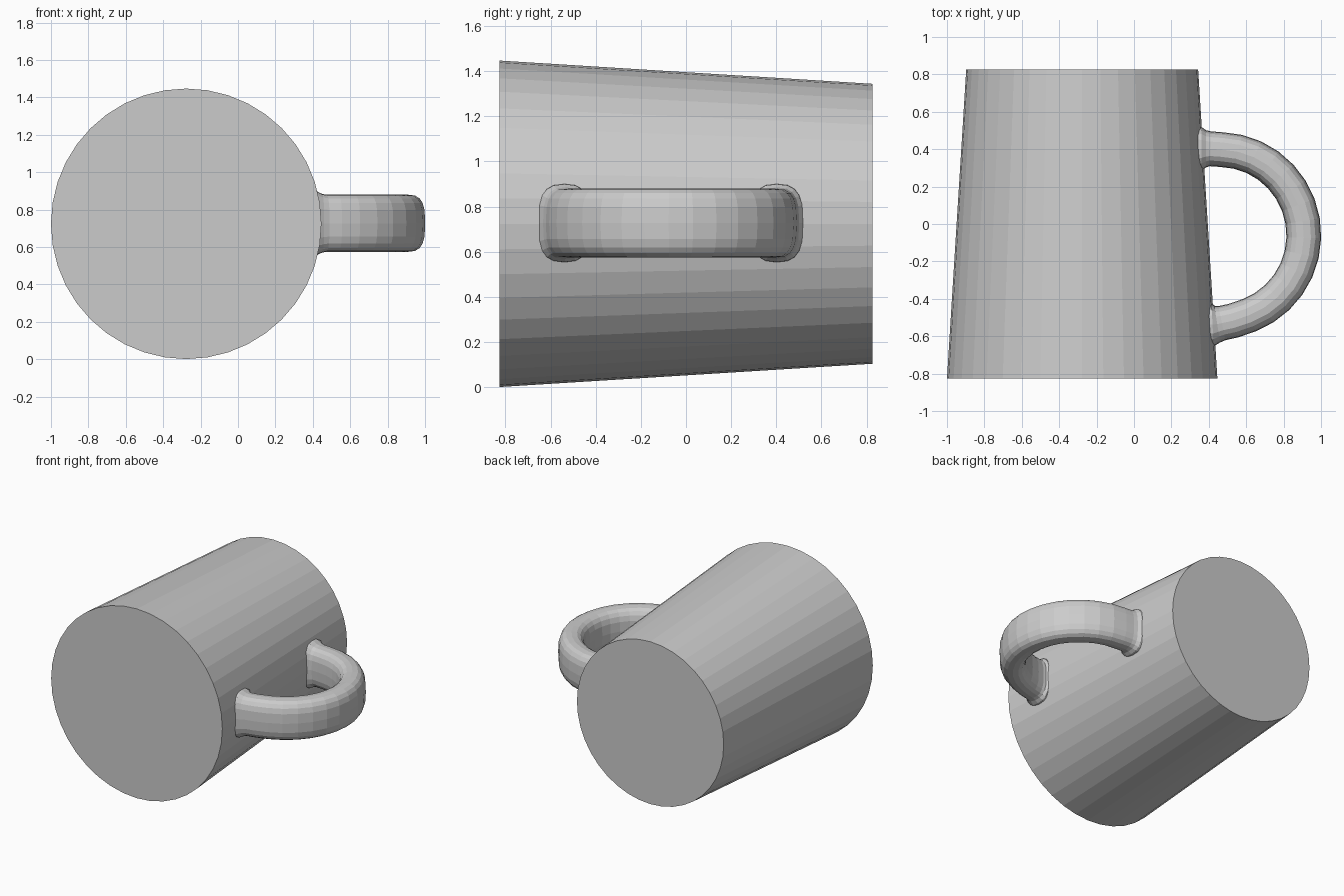
import bpy, bmesh
from math import sin, cos, pi, radians, copysign
from mathutils import Vector

cube = bpy.data.objects.get("Cube")
if cube:
    bpy.data.objects.remove(cube, do_unlink=True)

grey = bpy.data.materials.new("plain grey")
grey.use_nodes = True
colour = (0.6, 0.6, 0.6, 1)
grey.diffuse_color = colour
grey.node_tree.nodes["Principled BSDF"].inputs["Base Color"].default_value = colour

AXIS_X, AXIS_Z = -0.277, 0.724
HALF_LENGTH = 0.826


def loft(name, rings):
    """Skin a list of closed rings, cap both ends and add the object."""
    bm = bmesh.new()
    loops = [[bm.verts.new(p) for p in ring] for ring in rings]
    n = len(loops[0])
    for a, b in zip(loops, loops[1:]):
        for i in range(n):
            j = (i + 1) % n
            bm.faces.new((a[i], a[j], b[j], b[i]))
    bm.faces.new(loops[0])
    bm.faces.new(loops[-1])
    bmesh.ops.recalc_face_normals(bm, faces=bm.faces)
    mesh = bpy.data.meshes.new(name)
    bm.to_mesh(mesh)
    bm.free()
    mesh.materials.append(grey)
    obj = bpy.data.objects.new(name, mesh)
    bpy.context.collection.objects.link(obj)
    return obj


# Solid tapered body lying along y
def body_ring(y, radius, sides=40):
    angles = [2 * pi * i / sides for i in range(sides)]
    return [(AXIS_X + radius * cos(a), y, AXIS_Z + radius * sin(a)) for a in angles]


loft("mug_body", [body_ring(-HALF_LENGTH, 0.723), body_ring(HALF_LENGTH, 0.62)])


# Handle path: a half circle with short straight roots, flared at the body
path = [(0.30, 0.402, 1.3), (0.362, 0.402, 1.25), (0.385, 0.402, 1.07), (0.41, 0.402, 1)]
for i in range(15):
    a = radians(88 - 157 * i / 14)
    path.append((0.453 + 0.455 * cos(a), -0.06 + 0.458 * sin(a), 1))
path += [(0.53, -0.517, 1), (0.47, -0.53, 1), (0.445, -0.535, 1.07),
         (0.42, -0.538, 1.25), (0.35, -0.54, 1.3)]


# Rounded oblong cross-section, wide in z
def handle_ring(i, sides=20):
    x, y, flare = path[i]
    before, after = path[max(i - 1, 0)], path[min(i + 1, len(path) - 1)]
    tangent = Vector((after[0] - before[0], after[1] - before[1], 0)).normalized()
    side = Vector((-tangent.y, tangent.x, 0))
    ring = []
    for k in range(sides):
        a = 2 * pi * k / sides
        u = 0.093 * copysign(abs(cos(a)) ** 0.75, cos(a)) * flare
        w = 0.153 * copysign(abs(sin(a)) ** 0.65, sin(a)) * (0.5 + flare / 2)
        ring.append(Vector((x, y, AXIS_Z + 0.003 + w)) + side * u)
    return ring


loft("mug_handle", [handle_ring(i) for i in range(len(path))])
